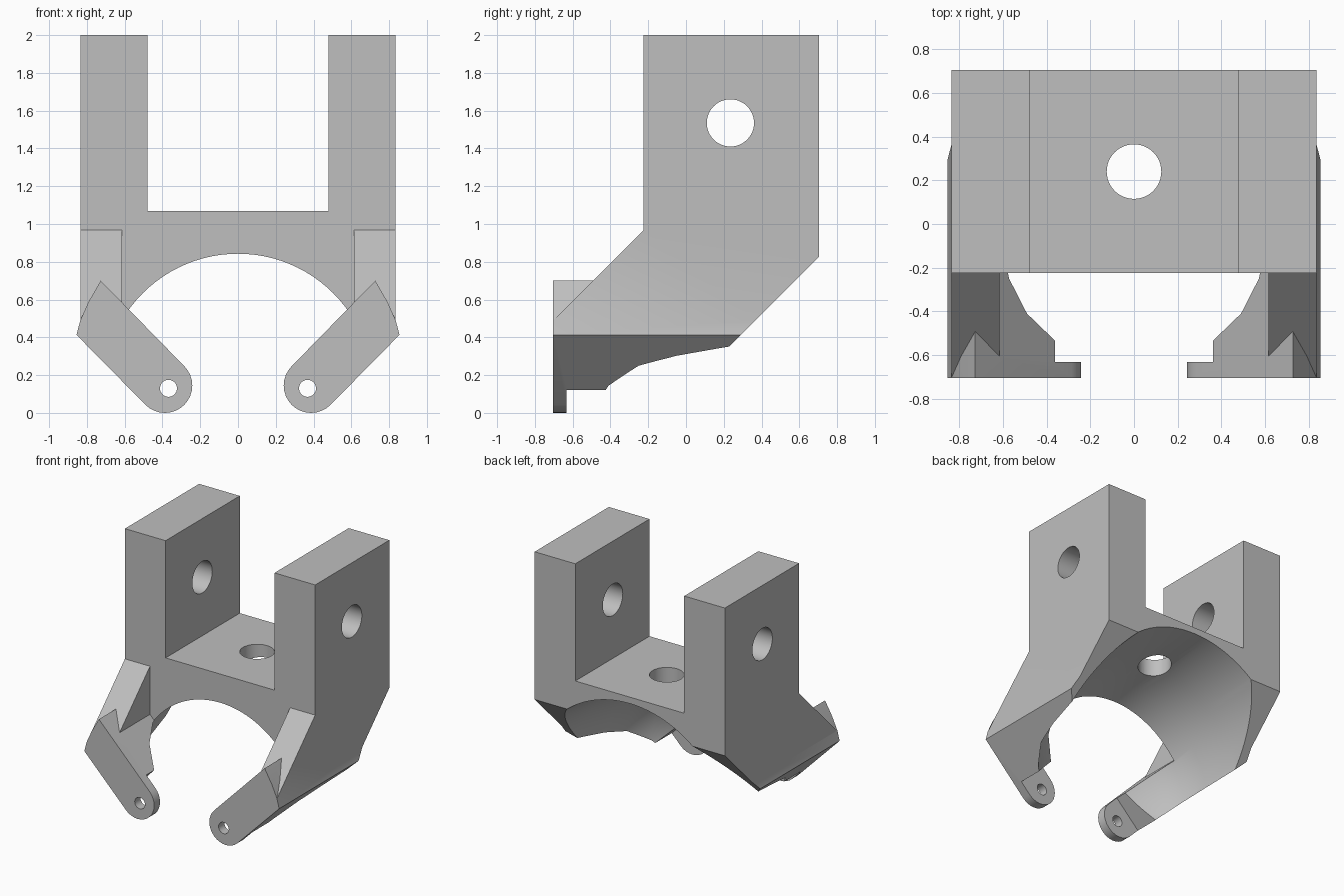
import bpy, bmesh, math
from mathutils import Vector

cube = bpy.data.objects.get("Cube")
if cube:
    bpy.data.objects.remove(cube, do_unlink=True)

grey = bpy.data.materials.new("plain grey")
grey.use_nodes = True
colour = (0.52, 0.52, 0.52, 1)
grey.diffuse_color = colour
grey.node_tree.nodes["Principled BSDF"].inputs["Base Color"].default_value = colour

# Maps (profile u, profile v, depth) to a point for each extrusion axis
PLACE = {
    "x": lambda u, v, d: Vector((d, u, v)),
    "y": lambda u, v, d: Vector((u, d, v)),
    "z": lambda u, v, d: Vector((u, v, d)),
}


def finish(name, bm):
    bmesh.ops.recalc_face_normals(bm, faces=bm.faces[:])
    mesh = bpy.data.meshes.new(name)
    bm.to_mesh(mesh)
    bm.free()
    mesh.materials.append(grey)
    ob = bpy.data.objects.new(name, mesh)
    bpy.context.collection.objects.link(ob)
    return ob


def loft(name, rings, axis):
    """Skin a stack of (points, depth) rings and cap both ends."""
    bm = bmesh.new()
    loops = [[bm.verts.new(PLACE[axis](u, v, d)) for u, v in pts] for pts, d in rings]
    n = len(loops[0])
    for a, b in zip(loops, loops[1:]):
        for i in range(n):
            j = (i + 1) % n
            bm.faces.new((a[i], a[j], b[j], b[i]))
    bm.faces.new(loops[0])
    bm.faces.new(loops[-1])
    return finish(name, bm)


def prism(name, pts, axis, lo, hi):
    return loft(name, [(pts, lo), (pts, hi)], axis)


def circle(u, v, r, n=48):
    return [(u + r * math.cos(2 * math.pi * i / n), v + r * math.sin(2 * math.pi * i / n))
            for i in range(n)]


def combine(target, tool, operation="DIFFERENCE"):
    mod = target.modifiers.new("combine", "BOOLEAN")
    mod.operation = operation
    mod.solver = "EXACT"
    mod.object = tool
    bpy.ops.object.select_all(action="DESELECT")
    bpy.context.view_layer.objects.active = target
    target.select_set(True)
    bpy.ops.object.modifier_apply(modifier=mod.name)
    bpy.data.objects.remove(tool, do_unlink=True)


# Fork body: U-shaped front profile run through the full depth
half = [(0.478, 1.07), (0.478, 2), (0.835, 2), (0.835, 0.42), (0.56, 0.145)]
profile = half + [(-x, z) for x, z in reversed(half)]
bracket = prism("clevis_bracket", profile, "y", -0.7, 0.705)

# Front: open centre, and legs sloping forward below the towers
combine(bracket, prism("front_gap", [(-0.615, -1), (0.615, -1), (0.615, 3), (-0.615, 3)],
                       "y", -1, -0.225))
combine(bracket, prism("front_slope", [(-0.225, 3), (-0.225, 0.967), (-1, 0.192), (-1, 3)],
                       "x", -2, 2))

# Slanted arms with rounded ends
r = 0.145
for s in (1, -1):
    arm = [(0.855, 0.413), (0.835, 0.49), (0.79, 0.59), (0.727, 0.70)]
    for i in range(17):
        t = math.radians(135 + 180 * i / 16)
        arm.append((0.387 + r * math.cos(t), r + r * math.sin(t)))
    combine(bracket, prism("arm", [(s * x, z) for x, z in arm], "y", -0.705, 0.6), "UNION")

# Rear underside slope
combine(bracket, prism("rear_slope", [(-1.2, -1.077), (1.5, 1.623), (1.5, -1.077)], "x", -2, 2))

# Thin eyelet plates: square off the thick arms behind them
combine(bracket, prism("arm_end_cut", [(0, 0.69), (0.89, -0.2), (-0.89, -0.2)], "y", -0.632, 0.5))

# Flared bore along the depth
bore = [(-0.6, 0.3), (-0.535, 0.41), (-0.41, 0.59), (-0.25, 0.705),
        (-0.05, 0.766), (0.23, 0.825), (0.9, 0.915)]
combine(bracket, loft("bore", [(circle(0, 0.13, rad, 96), y) for y, rad in bore], "y"))

# Round holes: bridge, towers, eyelets
combine(bracket, prism("bridge_hole", circle(0, 0.24, 0.125), "z", 0.5, 1.5))
combine(bracket, prism("tower_hole", circle(0.235, 1.535, 0.125), "x", -2, 2))
for s in (1, -1):
    combine(bracket, prism("pin_hole", circle(s * 0.368, 0.13, 0.045, 32), "y", -0.9, -0.55))

bpy.ops.object.select_all(action="DESELECT")
bracket.select_set(True)
bpy.context.view_layer.objects.active = bracket
bpy.ops.object.shade_smooth_by_angle(angle=math.radians(25))
